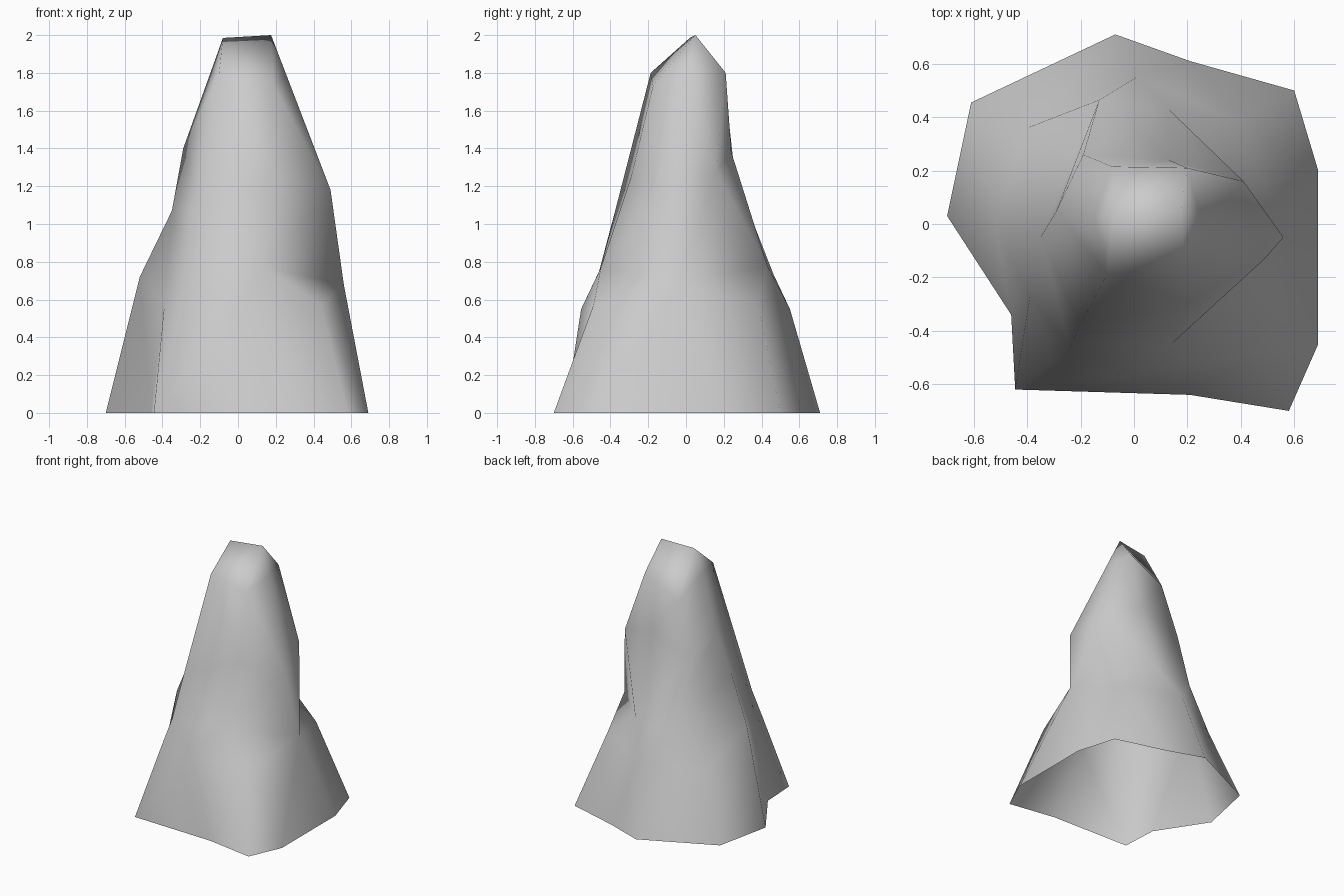
import bpy, bmesh, math

if "Cube" in bpy.data.objects:
    bpy.data.objects.remove(bpy.data.objects["Cube"])

# Contour rings of the rock spire, from the open base up to the summit ridge
base = [(.21, -.64, 0), (.58, -.70, 0), (.69, -.45, 0), (.69, .20, 0), (.60, .50, 0),
        (.21, .61, 0), (-.07, .71, 0), (-.61, .455, 0), (-.70, .03, 0),
        (-.46, -.34, 0), (-.445, -.62, 0)]
ledge = [(.44, -.49, .57), (.56, -.05, .68), (.40, .38, .58), (.01, .55, .55),
         (-.40, .36, .48), (-.52, 0, .72), (-.39, -.27, .57), (-.30, -.505, .54),
         (0, -.555, .55)]
foot = [(.14, -.45, .77), (.56, -.05, .68), (.13, .43, .78), (-.13, .465, .73),
        (-.35, -.05, 1.07), (-.24, -.46, .75)]
waist = [(.21, -.29, 1.25), (.49, -.13, 1.18), (.41, .16, 1.28), (.13, .24, 1.38),
         (-.19, .26, 1.25), (-.29, .05, 1.40), (-.20, -.375, 1.07)]
neck = [(.19, -.175, 1.73), (.252, .006, 1.8), (.20, .21, 1.8), (-.08, .215, 1.65),
        (-.146, .03, 1.8), (-.10, -.187, 1.8)]
summit = [(.175, .05, 2.0), (-.08, .02, 1.985)]

START = math.radians(-80)


def angle(v):
    return (math.atan2(v.co.y, v.co.x) - START) % math.tau


def middle(ring, i):
    """Angle halfway along the ring edge that starts at vertex i."""
    n = len(ring)
    a = angle(ring[i % n])
    b = angle(ring[(i + 1) % n]) + (math.tau if i + 1 >= n else 0)
    return (a + b) / 2


def bridge(bm, low, high, bias):
    """Triangulate between two rings with different point counts."""
    i = j = 0
    n, m = len(low), len(high)
    while i < n or j < m:
        if j >= m or (i < n and middle(low, i) + bias <= middle(high, j)):
            tri = (low[i % n], low[(i + 1) % n], high[j % m])
            i += 1
        else:
            tri = (low[i % n], high[(j + 1) % m], high[j % m])
            j += 1
        bm.faces.new(tri)


bm = bmesh.new()
rings = [[bm.verts.new(p) for p in r] for r in (base, ledge, foot, waist, neck, summit)]
for low, high, bias in zip(rings, rings[1:], (0, 0, 6.5, 0, 0)):
    bridge(bm, low, high, math.radians(bias))
# The ledge and foot share one corner
bmesh.ops.remove_doubles(bm, verts=bm.verts[:], dist=0.0001)
for f in bm.faces:
    f.smooth = True

# Rock spire
mesh = bpy.data.meshes.new("rock_spire")
bm.to_mesh(mesh)
bm.free()
rock = bpy.data.objects.new("rock_spire", mesh)
bpy.context.collection.objects.link(rock)

grey = bpy.data.materials.new("stone_grey")
grey.diffuse_color = (0.6, 0.6, 0.6, 1)
grey.use_nodes = True
grey.node_tree.nodes["Principled BSDF"].inputs["Base Color"].default_value = grey.diffuse_color
mesh.materials.append(grey)
